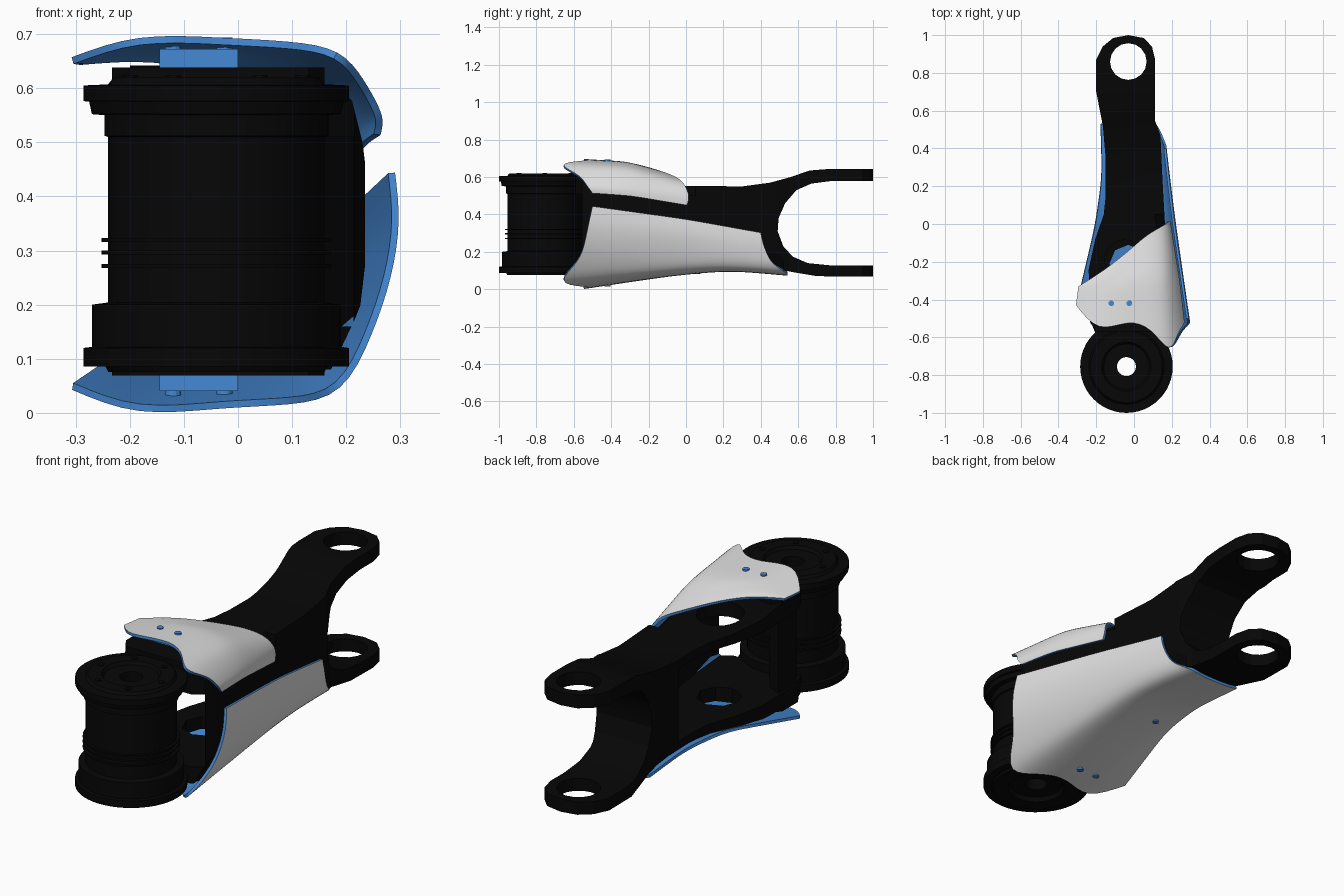
import bpy, bmesh, math
from mathutils import Vector

if "Cube" in bpy.data.objects:
    bpy.data.objects.remove(bpy.data.objects["Cube"], do_unlink=True)


def material(name, rgb):
    m = bpy.data.materials.new(name)
    m.use_nodes = True
    m.diffuse_color = (*rgb, 1)
    m.node_tree.nodes["Principled BSDF"].inputs["Base Color"].default_value = (*rgb, 1)
    return m


BLACK = material("black metal", (0.002, 0.002, 0.002))
WHITE = material("white shell", (0.75, 0.75, 0.75))
BLUE = material("blue lining", (0.06, 0.25, 0.66))


def add_object(name, bm, *mats):
    me = bpy.data.meshes.new(name)
    bm.to_mesh(me)
    bm.free()
    ob = bpy.data.objects.new(name, me)
    bpy.context.collection.objects.link(ob)
    for m in mats:
        me.materials.append(m)
    return ob


def select(ob):
    bpy.ops.object.select_all(action="DESELECT")
    ob.select_set(True)
    bpy.context.view_layer.objects.active = ob


def smooth(ob, angle=30):
    select(ob)
    bpy.ops.object.shade_smooth_by_angle(angle=math.radians(angle))


def prism(name, outline, axis, lo, hi, mat=BLACK, shear=(0, 0)):
    """Extrude a 2D outline along one axis; the far end may be shifted by shear."""
    bm = bmesh.new()

    def place(p, t):
        q = list(p)
        q.insert(axis, t)
        return Vector(q)
    base = bm.faces.new([bm.verts.new(place(p, lo)) for p in outline])
    r = bmesh.ops.extrude_face_region(bm, geom=[base])
    bmesh.ops.translate(bm, vec=place(shear, hi - lo),
                        verts=[v for v in r["geom"] if isinstance(v, bmesh.types.BMVert)])
    bmesh.ops.recalc_face_normals(bm, faces=bm.faces)
    return add_object(name, bm, mat)


def cylinder(name, x, y, z0, z1, r, mat=BLACK, sides=24):
    pts = [(x + r * math.cos(2 * math.pi * i / sides), y + r * math.sin(2 * math.pi * i / sides))
           for i in range(sides)]
    return prism(name, pts, 2, z0, z1, mat)


def boolean(ob, tool, op):
    m = ob.modifiers.new("cut", "BOOLEAN")
    m.operation, m.solver, m.object = op, "EXACT", tool
    select(ob)
    bpy.ops.object.modifier_apply(modifier=m.name)
    bpy.data.objects.remove(tool, do_unlink=True)


def lathe(name, profile, cx, cy, mat, sides=48):
    """Spin a closed (radius, z) profile round a vertical axis."""
    bm = bmesh.new()
    rings = []
    for i in range(sides):
        a = 2 * math.pi * i / sides
        rings.append([bm.verts.new((cx + r * math.cos(a), cy + r * math.sin(a), z)) for r, z in profile])
    n = len(profile)
    for i in range(sides):
        a, b = rings[i], rings[(i + 1) % sides]
        for j in range(n):
            k = (j + 1) % n
            bm.faces.new((a[j], b[j], b[k], a[k]))
    bmesh.ops.recalc_face_normals(bm, faces=bm.faces)
    return add_object(name, bm, mat)


# Frame: side profile crossed with plan and front outlines
frame = prism("fork_frame", [
    (-0.60, 0.60), (-0.45, 0.60), (-0.2, 0.57), (0, 0.553), (0.3, 0.55), (0.45, 0.57), (0.56, 0.60),
    (0.66, 0.635), (0.75, 0.642), (1.01, 0.642), (1.01, 0.58), (0.77, 0.578), (0.67, 0.565), (0.59, 0.53),
    (0.53, 0.46), (0.495, 0.38), (0.49, 0.31), (0.52, 0.23), (0.57, 0.175), (0.65, 0.14), (0.77, 0.128),
    (1.01, 0.128), (1.01, 0.067), (0.7, 0.07), (0.58, 0.09), (0.45, 0.115), (0.2, 0.122), (0, 0.112),
    (-0.3, 0.09), (-0.60, 0.08)], 0, -0.4, 0.4)
boolean(frame, prism("plan_tool", [
    (-0.2, -0.59), (0.16, -0.59), (0.215, -0.555), (0.235, -0.5), (0.165, -0.02), (0.15, 0.25), (0.14, 0.47),
    (0.11, 0.55), (0.112, 0.87), (0.095, 0.94), (0.05, 0.985), (-0.03, 1), (-0.11, 0.985), (-0.165, 0.94),
    (-0.2, 0.87), (-0.2, 0.7), (-0.165, 0.52), (-0.15, 0.35), (-0.15, 0.15), (-0.16, 0.05),
    (-0.205, -0.08), (-0.24, -0.24), (-0.235, -0.5)], 2, -0.2, 1), "INTERSECT")
boolean(frame, prism("front_tool", [
    (-0.5, 0.0), (0.19, 0.0), (0.2, 0.09), (0.225, 0.19), (0.238, 0.3), (0.24, 0.42), (0.23, 0.5),
    (0.205, 0.6), (0.18, 0.7), (-0.5, 0.7)], 1, -1.2, 1.2), "INTERSECT")
# Chamfers under the shells
boolean(frame, prism("low_chamfer", [(0.15, 0.03), (0.255, 0.24), (0.4, 0.24), (0.4, 0.03)],
                     1, -0.62, 0.52, BLACK, (-0.08, 0.035)), "DIFFERENCE")
boolean(frame, prism("top_chamfer", [(0.12, 0.68), (0.27, 0.53), (0.4, 0.53), (0.4, 0.68)],
                     1, -0.62, 0.05, BLACK, (-0.07, -0.07)), "DIFFERENCE")
# Open bay between the plates, plate windows and fork eyes
boolean(frame, prism("bay_tool", [
    (-0.6, -0.8), (0.213, -0.8), (0.213, -0.49), (0.14, 0), (0.11, 0.22), (0.06, 0.27), (-0.6, 0.27)],
    2, 0.16, 0.51), "DIFFERENCE")
for args in ((-0.05, -0.19, 0.4, 0.8, 0.105, BLACK, 24), (-0.03, -0.21, -0.1, 0.3, 0.1, BLACK, 8),
             (-0.03, 0.86, -0.1, 0.8, 0.097, BLACK, 16)):
    boolean(frame, cylinder("hole_tool", *args), "DIFFERENCE")
smooth(frame, 20)

# Post closing the open side by the motor
prism("side_post", [(-0.225, -0.52), (-0.17, -0.54), (-0.15, -0.42), (-0.225, -0.38)], 2, 0.13, 0.55)
# Mounting pads under the shells
PAD = [(-0.2, -0.57), (0.13, -0.57), (0.16, -0.53), (0.14, -0.4), (-0.2, -0.36), (-0.233, -0.4), (-0.233, -0.52)]
prism("upper_pad", PAD, 2, 0.58, 0.638)
prism("lower_pad", PAD, 2, 0.069, 0.12)

# Motor drum with stepped flanges and a through hole
CX, CY = -0.04, -0.755
drum = lathe("motor_drum", [
    (0.05, 0.095), (0.12, 0.095), (0.13, 0.076), (0.2, 0.076), (0.205, 0.086), (0.245, 0.086), (0.245, 0.12),
    (0.23, 0.122), (0.23, 0.2), (0.2, 0.204), (0.2, 0.51), (0.207, 0.512), (0.207, 0.55), (0.23, 0.552),
    (0.235, 0.575), (0.245, 0.576), (0.245, 0.605), (0.2, 0.607), (0.19, 0.62), (0.13, 0.62),
    (0.12, 0.605), (0.05, 0.605)], CX, CY, BLACK)
smooth(drum)
for i, z in enumerate((0.268, 0.293, 0.316)):
    lathe(f"drum_fin_{i + 1}", [(0.19, z), (0.212, z), (0.212, z + 0.007), (0.19, z + 0.007)], CX, CY, BLACK)
for i in range(6):
    a = math.pi / 3 * i
    cylinder(f"flange_bolt_{i + 1}", CX + 0.16 * math.cos(a), CY + 0.16 * math.sin(a), 0.61, 0.623, 0.015, BLACK, 6)


def shell(name, stations, front, back, faces_up, steps=7):
    """Loft a shell over cross-sections, trimmed by a front and back y per rail."""
    ys = sorted(stations)

    def at(u, y):
        k = max(i for i in range(len(ys) - 1) if i == 0 or ys[i] <= y)
        a, b = ys[k], ys[k + 1]
        p = Vector(stations[a][u]).lerp(Vector(stations[b][u]), (y - a) / (b - a))
        return (p.x, y, p.y)
    bm = bmesh.new()
    grid = [[bm.verts.new(at(u, f + (b - f) * j / steps)) for j in range(steps + 1)]
            for u, (f, b) in enumerate(zip(front, back))]
    for a, b in zip(grid, grid[1:]):
        for j in range(steps):
            bm.faces.new((a[j], a[j + 1], b[j + 1], b[j]))
    bm.normal_update()
    bm.faces.ensure_lookup_table()
    flat_face = bm.faces[2 * steps]
    if (flat_face.normal.z > 0) != faces_up:
        bmesh.ops.reverse_faces(bm, faces=bm.faces)
    ob = add_object(name, bm, WHITE, BLUE)
    s = ob.modifiers.new("round", "SUBSURF")
    s.levels = s.render_levels = 2
    s.boundary_smooth = "PRESERVE_CORNERS"
    t = ob.modifiers.new("thickness", "SOLIDIFY")
    t.thickness, t.offset = 0.013, -1
    t.material_offset = t.material_offset_rim = 1
    for m in ("round", "thickness"):
        select(ob)
        bpy.ops.object.modifier_apply(modifier=m)
    smooth(ob, 40)


# White shells, each section given as (x, z) rails from the right edge to the left edge
FRONT = [-0.43, -0.58, -0.505, -0.55, -0.70, -0.57, -0.54, -0.52, -0.5]
shell("upper_shell", {
    -0.6: [(-.33, .66), (-.19, .703), (-.03, .698), (.1, .69), (.185, .668), (.237, .615), (.265, .573), (.28, .545), (.274, .52)],
    -0.3: [(-.29, .655), (-.165, .683), (-.03, .682), (.08, .674), (.165, .652), (.207, .605), (.23, .563), (.243, .53), (.242, .5)],
    0.0: [(-.2, .59), (-.12, .593), (-.02, .594), (.05, .59), (.13, .575), (.172, .545), (.19, .512), (.195, .48), (.195, .45)],
}, FRONT, [-.33, -.245, -.14, -.065, -.02, 0.0, .015, .015, .005], True)
shell("lower_shell", {
    -0.58: [(-.342, .018), (-.188, -.008), (-.03, .0), (.1, .01), (.19, .042), (.25, .145), (.29, .25), (.31, .36), (.302, .455)],
    0.0: [(-.205, .113), (-.13, .087), (-.02, .079), (.08, .082), (.163, .095), (.195, .16), (.215, .24), (.225, .31), (.216, .375)],
    0.25: [(-.17, .108), (-.11, .1), (-.02, .098), (.06, .098), (.145, .105), (.175, .15), (.187, .21), (.192, .27), (.186, .33)],
    0.5: [(-.177, .092), (-.11, .077), (-.03, .076), (.05, .077), (.12, .085), (.15, .13), (.158, .19), (.163, .24), (.16, .285)],
}, FRONT, [.53, .54, .54, .54, .55, .46, .43, .41, .40], False)

# Blue spacers and screw heads that hold the shells to the frame
for side, z0, z1 in (("upper", 0.63, 0.672), ("lower", 0.04, 0.075)):
    prism(f"{side}_spacer", [(-0.145, -0.46), (0, -0.46), (0, -0.4), (-0.145, -0.4)], 2, z0, z1, BLUE)
for i, x in enumerate((-0.12, -0.025)):
    cylinder(f"upper_screw_{i + 1}", x, -0.42, 0.66, 0.694, 0.015, BLUE, 16)
    cylinder(f"lower_screw_{i + 1}", x, -0.42, 0.015, 0.05, 0.015, BLUE, 16)
cylinder("lower_screw_3", -0.08, 0.06, 0.081, 0.115, 0.015, BLUE, 16)
